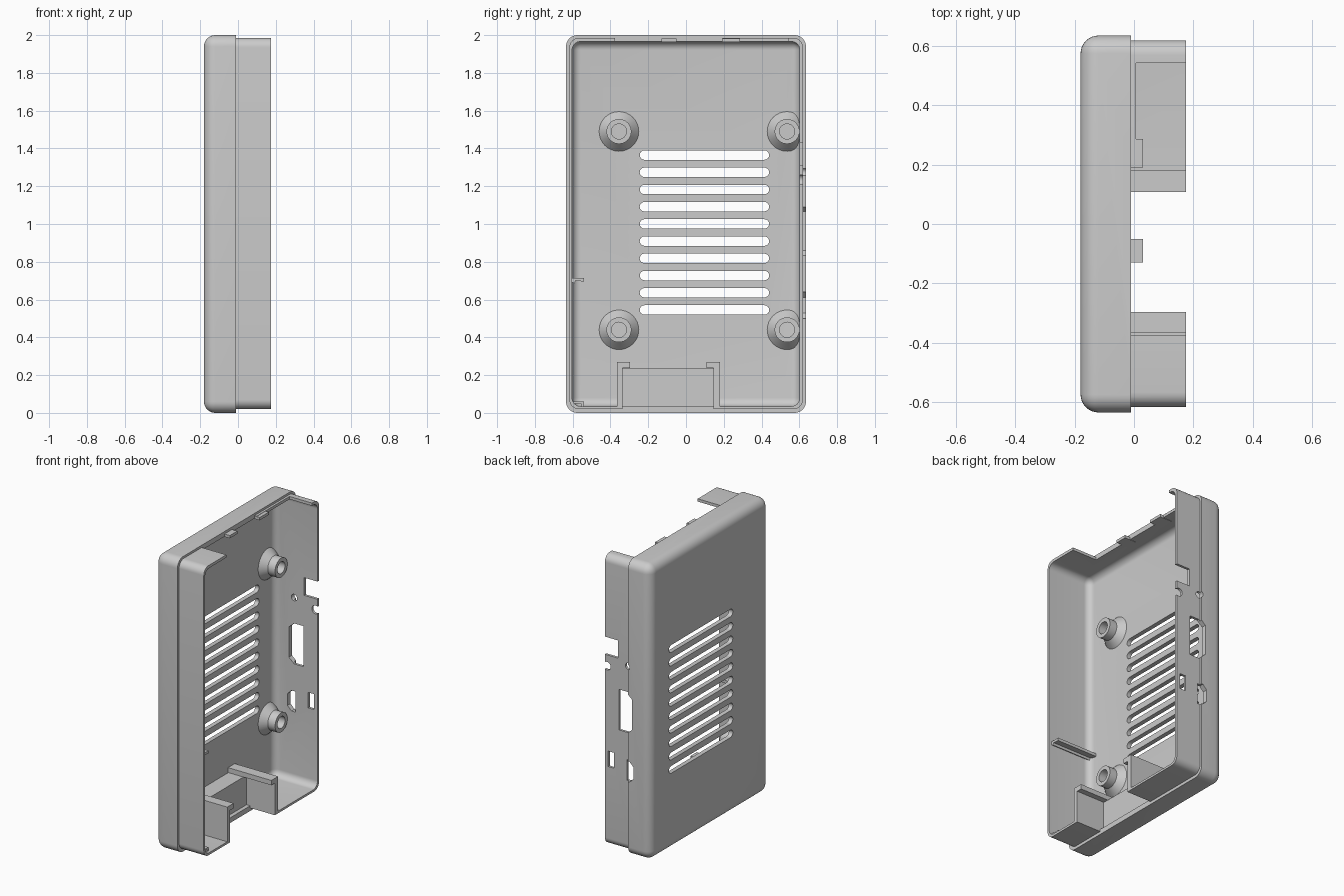
import bpy, bmesh, math
from mathutils import Matrix, Vector

if "Cube" in bpy.data.objects:
    bpy.data.objects.remove(bpy.data.objects["Cube"])

gray = bpy.data.materials.new("light gray plastic")
gray.use_nodes = True
gray.diffuse_color = (0.6, 0.6, 0.6, 1)
gray.node_tree.nodes["Principled BSDF"].inputs["Base Color"].default_value = (0.6, 0.6, 0.6, 1)


def finish(bm, name):
    bmesh.ops.recalc_face_normals(bm, faces=bm.faces)
    mesh = bpy.data.meshes.new(name)
    bm.to_mesh(mesh)
    bm.free()
    mesh.materials.append(gray)
    obj = bpy.data.objects.new(name, mesh)
    bpy.context.collection.objects.link(obj)
    return obj


def box(name, x, y, z, radius=0, floor_radius=0):
    """Box from (min, max) ranges, optionally rounded along x and around its floor."""
    bm = bmesh.new()
    bmesh.ops.create_cube(bm, size=1)
    for v in bm.verts:
        v.co = Vector([r[0] if c < 0 else r[1] for c, r in zip(v.co, (x, y, z))])
    if radius:
        def rounded(e):
            a, b = e.verts[0].co, e.verts[1].co
            along = abs(a.x - b.x) > 1e-4
            return along or (floor_radius and max(a.x, b.x) < x[0] + 1e-4)
        bmesh.ops.bevel(bm, geom=[e for e in bm.edges if rounded(e)], offset=radius,
                        segments=8, profile=0.5, affect='EDGES')
    return finish(bm, name)


def prism(name, points, axis, low, high):
    """Extrude an outline: (y, z) along x, or (x, z) along y."""
    bm = bmesh.new()
    place = (lambda a, b: (low, a, b)) if axis == 'x' else (lambda a, b: (a, low, b))
    face = bm.faces.new([bm.verts.new(place(a, b)) for a, b in points])
    new = bmesh.ops.extrude_face_region(bm, geom=[face])["geom"]
    step = Vector((high - low, 0, 0) if axis == 'x' else (0, high - low, 0))
    bmesh.ops.translate(bm, vec=step, verts=[g for g in new if isinstance(g, bmesh.types.BMVert)])
    return finish(bm, name)


def circle(a, b, r, n=20):
    return [(a + r * math.cos(t * math.tau / n), b + r * math.sin(t * math.tau / n)) for t in range(n)]


def slot(y0, y1, z, r, n=8):
    arc = [math.pi * i / n - math.pi / 2 for i in range(n + 1)]
    return ([(y1 - r + r * math.cos(t), z + r * math.sin(t)) for t in arc] +
            [(y0 + r - r * math.cos(t), z - r * math.sin(t)) for t in arc])


def combine(obj, tool, operation):
    mod = obj.modifiers.new(operation.lower(), 'BOOLEAN')
    mod.operation, mod.solver, mod.object = operation, 'EXACT', tool
    bpy.context.view_layer.objects.active = obj
    bpy.ops.object.modifier_apply(modifier=mod.name)
    bpy.data.objects.remove(tool)


FLOOR, SEAM, TOP = -0.15, -0.01, 0.175
WALL = (0.58, 0.7)

# Tray shell with a stepped-in rim
shell = box("case_shell", (-0.18, SEAM), (-0.635, 0.635), (0, 2), 0.06, True)
combine(shell, box("rim", (-0.1, TOP), (-0.617, 0.619), (0.02, 1.985), 0.05), 'UNION')
combine(shell, box("cavity", (FLOOR, 0.4), (-0.603, 0.602), (0.035, 1.966), 0.045, True), 'DIFFERENCE')

# Ventilation slots
for i in range(10):
    z = 0.545 + i * 0.0911
    combine(shell, prism("vent", slot(-0.245, 0.44, z, 0.025), 'x', -0.3, -0.1), 'DIFFERENCE')

# Openings in the end walls
for x0, y, z in [(SEAM, (-0.375, 0.192), (1.9, 2.1)),
                 (0.006, (0.19, 0.543), (1.9, 2.1)),
                 (SEAM, (-0.335, 0.145), (-0.1, 0.1))]:
    combine(shell, box("end_opening", (x0, 0.4), y, z), 'DIFFERENCE')

# Connector ports in the long wall
ports = [
    [(0.075, 1.31), (0.3, 1.31), (0.3, 1.43), (0.075, 1.43)],
    [(0.105, 0.555), (0.15, 0.555), (0.15, 0.66), (0.105, 0.66)],
    [(0.07, 0.825), (0.07, 1.1), (0, 1.1), (-0.04, 1.065), (-0.04, 0.86), (0, 0.825)],
    [(0.01, 0.5), (0.01, 0.64), (-0.02, 0.64), (-0.05, 0.61), (-0.05, 0.53), (-0.02, 0.5)],
    circle(0, 1.275, 0.022),
    circle(0.16, 1.235, 0.028),
]
for outline in ports:
    combine(shell, prism("port", outline, 'y', *WALL), 'DIFFERENCE')
parts = [shell]

# Screw posts with conical feet, trimmed at the wall
profile = [(-0.165, 0.105), (FLOOR, 0.105), (-0.105, 0.066), (-0.05, 0.066), (-0.05, 0.04), (-0.165, 0.04)]
for y in (-0.355, 0.535):
    for z in (0.44, 1.49):
        bm = bmesh.new()
        rings = [[bm.verts.new((x, y + a, z + b)) for a, b in circle(0, 0, r, 32)] for x, r in profile]
        for k, ring in enumerate(rings):
            nxt = rings[(k + 1) % len(rings)]
            for j in range(32):
                m = (j + 1) % 32
                bm.faces.new((ring[j], ring[m], nxt[m], nxt[j]))
        post = finish(bm, "screw_post")
        combine(post, box("trim", (-1, 1), (-0.61, 0.61), (0, 2)), 'INTERSECT')
        parts.append(post)

# Connector bay: raised platform and two flanged side walls
parts.append(box("bay_platform", (-0.16, -0.037), (-0.35, 0.16), (0.02, 0.235)))
for name, outer, face, lip in [("bay_wall_right", -0.365, -0.335, -0.297), ("bay_wall_left", 0.18, 0.145, 0.108)]:
    outline = [(outer, 0.025), (face, 0.025), (face, 0.237), (lip, 0.237), (lip, 0.27), (outer, 0.27)]
    parts.append(prism(name, outline, 'x', -0.16, TOP))

# Snap tabs on the upper end
for y in ((-0.13, -0.05), (0.19, 0.287)):
    parts.append(box("snap_tab", (-0.06, 0.03), y, (1.964, 1.983)))

# Guide ribs on the plain long wall
parts.append(prism("guide_rib", [(-0.61, 0.715), (-0.61, 0.695), (-0.59, 0.685), (-0.585, 0.7), (-0.54, 0.695),
                                 (-0.54, 0.715)], 'x', -0.16, TOP - 0.02))
parts.append(prism("corner_rib", [(-0.61, 0.06), (-0.54, 0.06), (-0.54, 0.03), (-0.555, 0.03), (-0.555, 0.05),
                                  (-0.61, 0.05)], 'x', -0.14, TOP - 0.02))

# Smooth shading with crisp edges
bpy.ops.object.select_all(action='DESELECT')
for part in parts:
    part.select_set(True)
bpy.context.view_layer.objects.active = shell
bpy.ops.object.shade_smooth_by_angle(angle=math.radians(30))
